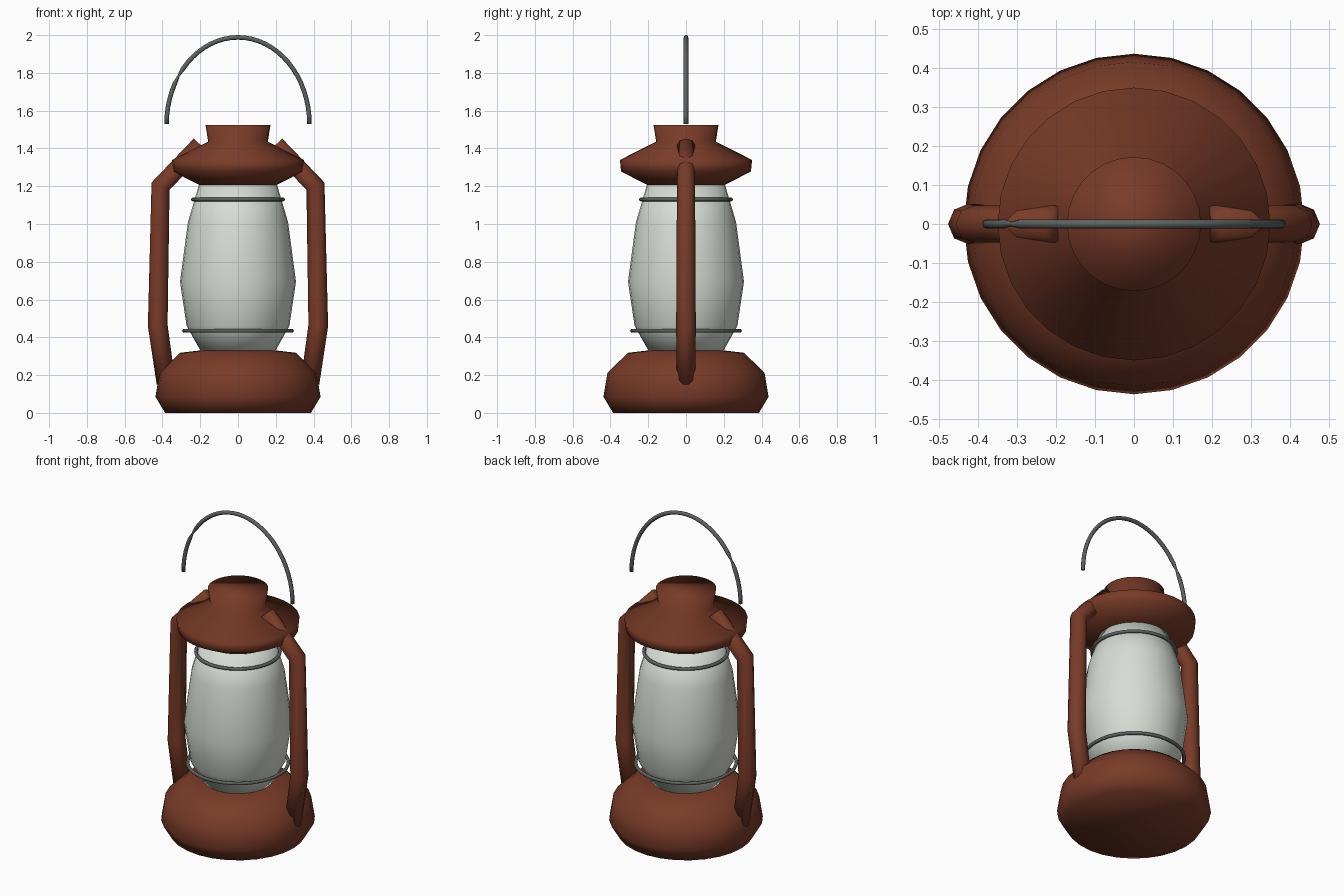
import bpy, bmesh
from math import sin, cos, pi
from mathutils import Vector

cube = bpy.data.objects.get("Cube")
if cube:
    bpy.data.objects.remove(cube, do_unlink=True)


def material(name, colour):
    m = bpy.data.materials.new(name)
    m.use_nodes = True
    m.diffuse_color = (*colour, 1)
    m.node_tree.nodes["Principled BSDF"].inputs["Base Color"].default_value = (*colour, 1)
    return m


RUST = material("rust brown paint", (0.19, 0.043, 0.021))
GLASS = material("frosted glass", (0.68, 0.73, 0.67))
STEEL = material("grey steel", (0.115, 0.125, 0.122))


def skin(name, rings, mat, closed=False):
    """Join a row of vertex rings into a smooth solid."""
    bm = bmesh.new()
    loops = [[bm.verts.new(p) for p in ring] for ring in rings]
    n = len(loops[0])
    pairs = list(zip(loops, loops[1:]))
    if closed:
        pairs.append((loops[-1], loops[0]))
    else:
        bm.faces.new(loops[0])
        bm.faces.new(loops[-1])
    for a, b in pairs:
        for i in range(n):
            j = (i + 1) % n
            bm.faces.new((a[i], a[j], b[j], b[i]))
    bmesh.ops.recalc_face_normals(bm, faces=bm.faces)
    for f in bm.faces:
        f.smooth = True
    mesh = bpy.data.meshes.new(name)
    bm.to_mesh(mesh)
    bm.free()
    mesh.materials.append(mat)
    obj = bpy.data.objects.new(name, mesh)
    bpy.context.collection.objects.link(obj)
    return obj


def lathe(name, profile, mat, segments=28, closed=False):
    """Turn a (radius, height) profile around the z axis."""
    rings = [[(r * cos(2 * pi * i / segments), r * sin(2 * pi * i / segments), z)
              for i in range(segments)] for r, z in profile]
    return skin(name, rings, mat, closed)


def tube(name, path, radii, mat, sides=8):
    """Sweep a round section with mitred bends along an x-z path."""
    pts = [Vector((x, 0, z)) for x, z in path]
    rings = []
    for i, (p, r) in enumerate(zip(pts, radii)):
        before = (p - pts[i - 1]).normalized() if i else None
        after = (pts[i + 1] - p).normalized() if i < len(pts) - 1 else None
        along = ((before or after) + (after or before)).normalized()
        side = Vector((along.z, 0, -along.x))
        stretch = 1 / along.dot(after or before)
        rings.append([p + side * (r * stretch * cos(2 * pi * k / sides))
                      + Vector((0, r * sin(2 * pi * k / sides), 0))
                      for k in range(sides)])
    return skin(name, rings, mat)


# Turned body parts
lathe("base_tank", [(0.386, 0), (0.437, 0.085), (0.416, 0.212),
                    (0.308, 0.318), (0.19, 0.332)], RUST)
lathe("glass_globe", [(0.196, 0.325), (0.272, 0.46), (0.307, 0.695),
                      (0.265, 1.01), (0.206, 1.21)], GLASS)
lathe("hood", [(0.2, 1.204), (0.344, 1.278), (0.35, 1.339),
               (0.158, 1.436), (0.172, 1.525)], RUST)

# Wire rings around the globe
for name, radius, height in (("lower_ring", 0.286, 0.435), ("upper_ring", 0.239, 1.13)):
    section = [(radius + 0.01 * cos(k * pi / 4), height + 0.01 * sin(k * pi / 4))
               for k in range(8)]
    lathe(name, section, STEEL, segments=40, closed=True)

# Side arms from the hood down to the tank
for name, s in (("left_arm", 1), ("right_arm", -1)):
    path = [(0.2, 1.42), (0.41, 1.2), (0.425, 0.463), (0.381, 0.158)]
    tube(name, [(s * x, z) for x, z in path], (0.047, 0.048, 0.052, 0.05), RUST)

# Carrying handle, slightly pinched on its right side
steps = 32
angles = [pi * i / steps for i in range(steps + 1)]
arc = [(0.378 * cos(a), 1.53 + 0.458 * sin(a)) for a in angles]
widths = [0.006 if i == 26 else 0.012 for i in range(steps + 1)]
tube("handle", arc, widths, STEEL)
